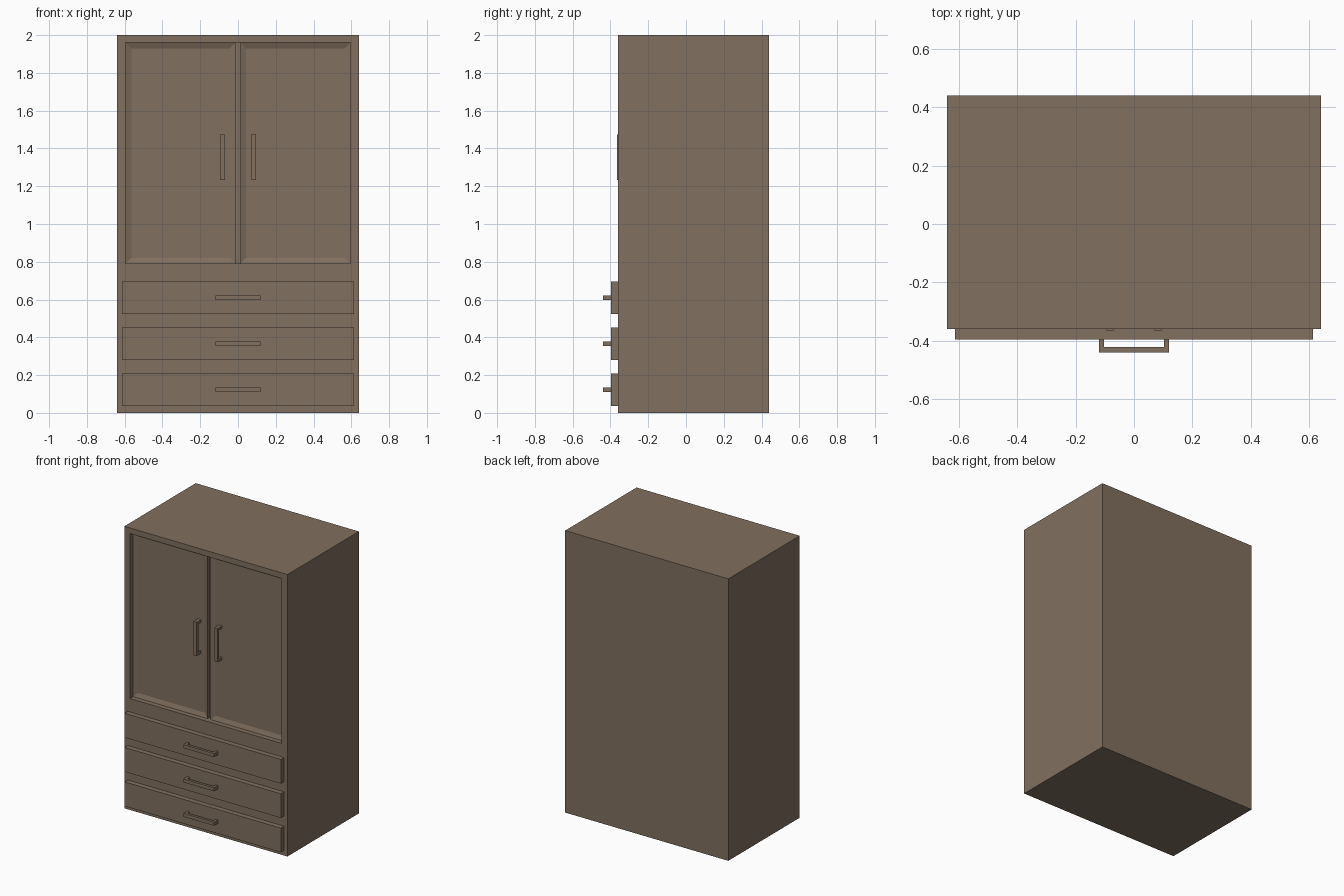
import bpy, bmesh

if "Cube" in bpy.data.objects:
    bpy.data.objects.remove(bpy.data.objects["Cube"])

wood = bpy.data.materials.new("brown_wood")
wood.diffuse_color = (0.22, 0.16, 0.115, 1)
wood.use_nodes = True
wood.node_tree.nodes["Principled BSDF"].inputs["Base Color"].default_value = wood.diffuse_color


def finish(bm, name):
    bmesh.ops.recalc_face_normals(bm, faces=bm.faces)
    mesh = bpy.data.meshes.new(name)
    bm.to_mesh(mesh)
    bm.free()
    mesh.materials.append(wood)
    obj = bpy.data.objects.new(name, mesh)
    bpy.context.collection.objects.link(obj)
    return obj


def nested_rings(name, rings):
    """Skin consecutive rectangles (x0, x1, z0, z1, y) and cap both ends."""
    bm = bmesh.new()
    loops = [[bm.verts.new(p) for p in
              ((x0, y, z0), (x1, y, z0), (x1, y, z1), (x0, y, z1))]
             for x0, x1, z0, z1, y in rings]
    for a, b in zip(loops, loops[1:]):
        for i in range(4):
            j = (i + 1) % 4
            bm.faces.new((a[i], a[j], b[j], b[i]))
    bm.faces.new(loops[0])
    bm.faces.new(loops[-1])
    return finish(bm, name)


def handle(name, cx, cz, back, front, vertical=False):
    """U-shaped square pull: profile in length/depth, extruded across."""
    h, t, w = 0.12, 0.018, 0.0125
    profile = [(-h, back), (-h, front), (h, front), (h, back),
               (h - t, back), (h - t, front + t), (-h + t, front + t), (-h + t, back)]
    bm = bmesh.new()

    def place(l, y, s):
        return (cx + s, y, cz + l) if vertical else (cx + l, y, cz + s)
    a, b = [[bm.verts.new(place(l, y, s)) for l, y in profile] for s in (-w, w)]
    bm.faces.new(a)
    bm.faces.new(b)
    for i in range(8):
        j = (i + 1) % 8
        bm.faces.new((a[i], a[j], b[j], b[i]))
    return finish(bm, name)


# Carcass with the door recess
nested_rings("cabinet_body", [
    (-0.64, 0.64, 0, 2, 0.44),
    (-0.64, 0.64, 0, 2, -0.36),
    (-0.595, 0.595, 0.79, 1.96, -0.36),
    (-0.595, 0.595, 0.79, 1.96, -0.30)])

# Doors with bevelled sunken panels, and their vertical pulls
for side, x0, x1, hx in (("left", -0.595, -0.012, -0.082), ("right", 0.012, 0.595, 0.082)):
    inner = 0.03
    nested_rings(side + "_door", [
        (x0, x1, 0.79, 1.96, -0.30),
        (x0, x1, 0.79, 1.96, -0.325),
        (x0 + inner, x1 - inner, 0.79 + inner, 1.96 - inner, -0.313)])
    handle(side + "_door_handle", hx, 1.353, -0.313, -0.364, True)

# Drawer fronts and their horizontal pulls
for name, cz in (("lower", 0.122), ("middle", 0.366), ("upper", 0.609)):
    nested_rings(name + "_drawer", [
        (-0.613, 0.613, cz - 0.086, cz + 0.086, -0.36),
        (-0.613, 0.613, cz - 0.086, cz + 0.086, -0.396)])
    handle(name + "_drawer_handle", 0, cz, -0.396, -0.44)
